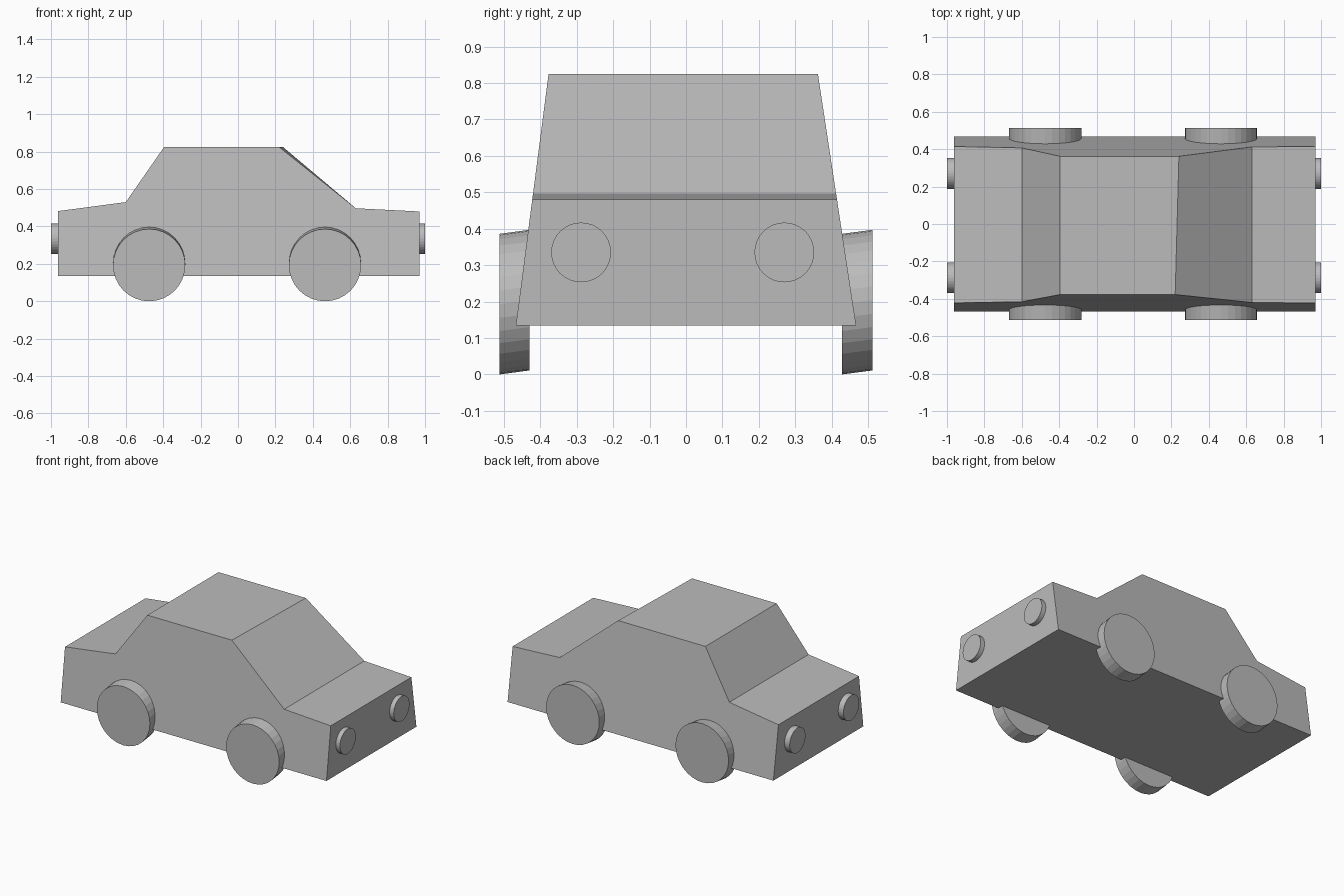
import bpy
import bmesh
from math import cos, sin, tau
from mathutils import Vector

cube = bpy.data.objects.get("Cube")
if cube:
    bpy.data.objects.remove(cube, do_unlink=True)

# Single plain grey finish
grey = bpy.data.materials.new("plain_grey")
grey.use_nodes = True
grey.diffuse_color = (0.5, 0.5, 0.5, 1)
grey.node_tree.nodes["Principled BSDF"].inputs["Base Color"].default_value = (0.5, 0.5, 0.5, 1)


def loft(name, near, far, smooth=False):
    """Closed solid between two matching outlines."""
    bm = bmesh.new()
    a = [bm.verts.new(p) for p in near]
    b = [bm.verts.new(p) for p in far]
    bm.faces.new(a)
    bm.faces.new(b[::-1])
    for i in range(len(a)):
        j = (i + 1) % len(a)
        bm.faces.new((a[j], a[i], b[i], b[j]))
    bmesh.ops.recalc_face_normals(bm, faces=bm.faces)
    mesh = bpy.data.meshes.new(name)
    bm.to_mesh(mesh)
    bm.free()
    mesh.materials.append(grey)
    obj = bpy.data.objects.new(name, mesh)
    bpy.context.collection.objects.link(obj)
    if smooth:
        bpy.ops.object.select_all(action='DESELECT')
        obj.select_set(True)
        bpy.context.view_layer.objects.active = obj
        bpy.ops.object.shade_smooth_by_angle(angle=0.1)
    return obj


def circle(centre, u, v, radius, sides=32):
    return [Vector(centre) + radius * (cos(tau * i / sides) * Vector(u) + sin(tau * i / sides) * Vector(v))
            for i in range(sides)]


# Body: side profile with flanks leaning inwards towards the roof
BASE = 0.135
profile = [(-0.962, BASE), (0.97, BASE), (0.97, 0.48), (0.63, 0.497),
           (0.22, 0.825), (-0.395, 0.825), (-0.6, 0.53), (-0.962, 0.482)]
near_side = [(x, -0.467 + 0.13 * (z - BASE), z) for x, z in profile]
far_side = [(x, 0.467 - 0.152 * (z - BASE), z) for x, z in profile]
# The windscreen is slightly skewed at its far upper corner
far_side[4] = (0.24, far_side[4][1], 0.825)
loft("car_body", near_side, far_side)

X, Y, Z = (1, 0, 0), (0, 1, 0), (0, 0, 1)

# Wheels: short discs with a slight slant
for end, x in (("rear", -0.475), ("front", 0.465)):
    for side, y0, y1 in (("right", -0.512, -0.43), ("left", 0.428, 0.512)):
        loft(f"{end}_{side}_wheel", circle((x, y0, 0.193), X, Z, 0.193),
             circle((x, y1, 0.204), X, Z, 0.193))

# Round lamps on both ends
for end, x0, x1 in (("rear", -1.0, -0.955), ("front", 0.963, 1.0)):
    for side, y in (("right", -0.288), ("left", 0.27)):
        loft(f"{end}_{side}_lamp", circle((x0, y, 0.335), Y, Z, 0.082),
             circle((x1, y, 0.335), Y, Z, 0.082))
